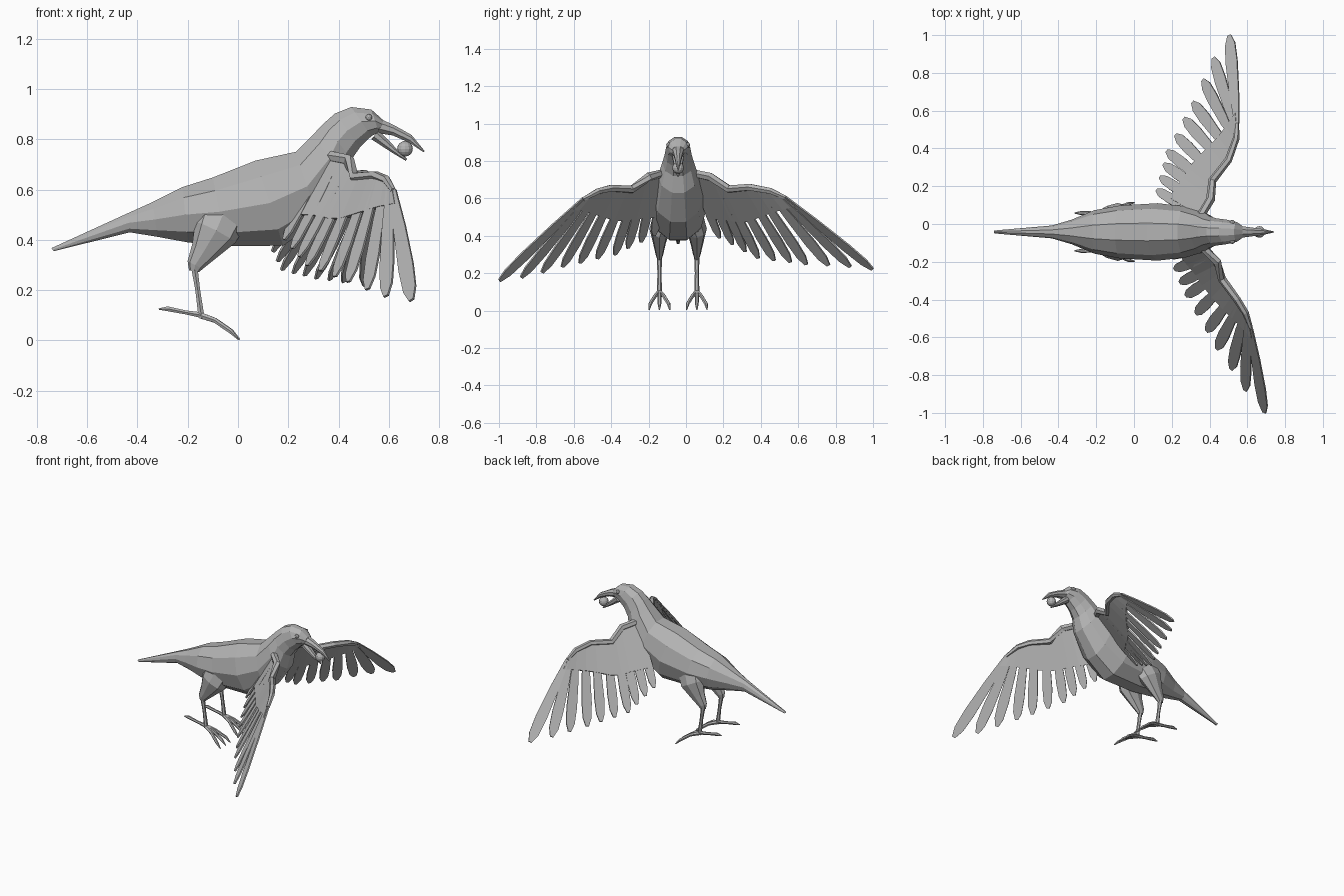
import bpy, bmesh, math
from mathutils import Vector as V

if "Cube" in bpy.data.objects:
    bpy.data.objects.remove(bpy.data.objects["Cube"])

MID = -0.042  # y of the body's symmetry plane

grey = bpy.data.materials.new("plain grey")
grey.diffuse_color = (0.45, 0.45, 0.45, 1)
grey.use_nodes = True
grey.node_tree.nodes["Principled BSDF"].inputs["Base Color"].default_value = grey.diffuse_color


def finish(name, bm, thick=0):
    if not thick:
        bmesh.ops.recalc_face_normals(bm, faces=bm.faces)
    me = bpy.data.meshes.new(name)
    bm.to_mesh(me)
    bm.free()
    me.materials.append(grey)
    ob = bpy.data.objects.new(name, me)
    bpy.context.collection.objects.link(ob)
    if thick:
        m = ob.modifiers.new("thickness", "SOLIDIFY")
        m.thickness = thick
        m.offset = 0
    return ob


def skin(bm, rings):
    """Join rings of points into a closed skin."""
    loops = [[bm.verts.new(p) for p in r] for r in rings]
    n = len(loops[0])
    for a, b in zip(loops, loops[1:]):
        for i in range(n):
            j = (i + 1) % n
            bm.faces.new((a[i], a[j], b[j], b[i]))
    bm.faces.new(loops[0])
    bm.faces.new(loops[-1])


def loft(name, sections, n):
    """Sections: top x, top z, bottom x, bottom z, half width."""
    rings = []
    for tx, tz, bx, bz, hw in sections:
        t, b = V((tx, MID, tz)), V((bx, MID, bz))
        c, u = (t + b) / 2, (t - b) / 2 / math.cos(math.pi / n)
        rings.append([c + u * math.cos(a) + V((0, hw * math.sin(a), 0))
                      for a in (math.tau * (i + .5) / n for i in range(n))])
    bm = bmesh.new()
    skin(bm, rings)
    return finish(name, bm)


def tube(bm, pts, radii, n=6, squash=1.0):
    """Tapered limb along a path; squash narrows it sideways."""
    pts = [V(p) for p in pts]
    rings = []
    for i, p in enumerate(pts):
        d = (pts[min(i + 1, len(pts) - 1)] - pts[max(i - 1, 0)]).normalized()
        ref = V((1, 0, 0)) if abs(d.y) > .8 else V((0, 1, 0))
        s = (ref - d * ref.dot(d)).normalized()
        w = d.cross(s)
        rings.append([p + radii[i] * (s * squash * math.cos(a) + w * math.sin(a))
                      for a in (math.tau * k / n for k in range(n))])
    skin(bm, rings)


def along(pts, keys, t):
    """Point on a polyline with given key positions."""
    for (k0, p0), (k1, p1) in zip(zip(keys, pts), zip(keys[1:], pts[1:])):
        if t <= k1:
            return V(p0).lerp(V(p1), (t - k0) / (k1 - k0))
    return V(pts[-1])


# body, from tail tip through belly and neck to the face
loft("body", [
    (-.742, .367, -.732, .355, .008), (-.44, .505, -.43, .43, .034),
    (-.34, .55, -.32, .412, .065), (-.22, .61, -.2, .39, .115),
    (-.1, .648, -.05, .375, .14), (.07, .715, .18, .377, .152),
    (.23, .75, .32, .475, .135), (.30, .82, .43, .63, .108),
    (.34, .862, .452, .72, .085), (.385, .902, .485, .768, .072),
    (.45, .928, .53, .812, .065), (.53, .918, .56, .828, .052),
    (.575, .878, .572, .84, .032)], 10)

# open beak holding a ball
loft("upper_beak", [(.55, .888, .55, .825, .036), (.62, .856, .615, .815, .026),
                    (.69, .817, .68, .787, .016), (.742, .753, .737, .749, .003)], 8)
loft("lower_beak", [(.56, .835, .53, .80, .032), (.625, .768, .61, .748, .02),
                    (.672, .722, .667, .714, .004)], 8)
bm = bmesh.new()
bmesh.ops.create_uvsphere(bm, u_segments=12, v_segments=8, radius=.031)
bmesh.ops.translate(bm, verts=bm.verts, vec=(.664, MID, .762))
finish("ball", bm)

# eyes
for side, s in (("right", -1), ("left", 1)):
    bm = bmesh.new()
    bmesh.ops.create_icosphere(bm, subdivisions=2, radius=.014)
    bmesh.ops.translate(bm, verts=bm.verts, vec=(.52, MID + s * .05, .886))
    finish(side + "_eye", bm)

# legs and feet
for side, s in (("right", -1), ("left", 1)):
    y = MID + s * .1
    bm = bmesh.new()
    tube(bm, [(-.06, y - s * .025, .50), (-.09, y, .43), (-.135, y, .355),
              (-.17, y, .30), (-.175, y, .275)], [.10, .09, .055, .034, .02], 8, .6)
    finish(side + "_thigh", bm)
    bm = bmesh.new()
    tube(bm, [(-.175, y, .30), (-.16, y, .20), (-.145, y, .09)], [.015, .011, .014])
    finish(side + "_shank", bm)
    bm = bmesh.new()
    for spread in (-.055, 0, .055):
        reach = .97 if spread else 1
        tube(bm, [(-.15, y, .10), (-.15 + .06 * reach, y + spread * .4, .08),
                  (-.15 + .125 * reach, y + spread * .9, .036),
                  (-.15 + .157 * reach, y + spread, .004)], [.014, .011, .01, .003])
    tube(bm, [(-.14, y, .10), (-.21, y, .112), (-.28, y, .126), (-.315, y, .125)],
         [.013, .009, .011, .003])
    finish(side + "_foot", bm)

# wings: leading-edge arm and a fan of ten feathers, each side posed on its own
COUNT = 10
WINGS = {
    "right": ([(.36, -.12, .735), (.44, -.20, .715), (.465, -.29, .648),
               (.545, -.40, .655), (.59, -.47, .638), (.618, -.55, .595)],
              [(.69, -.998, .16), (.59, -.88, .175), (.44, -.66, .232),
               (.275, -.38, .298), (.185, -.17, .40)]),
    "left": ([(.35, .04, .735), (.405, .13, .715), (.415, .23, .65),
              (.50, .34, .66), (.54, .45, .64), (.545, .53, .605)],
             [(.505, .998, .22), (.42, .88, .235), (.31, .645, .248),
              (.175, .386, .28), (.12, .18, .39)])}
for side, (arm, tips) in WINGS.items():
    roots = [along(arm, range(6), 5 * (1 - i / (COUNT - 1))) for i in range(COUNT)]
    ends = [along(tips, (0, 1, 3, 6, 9), i) for i in range(COUNT)]

    bm = bmesh.new()
    tube(bm, arm, [.022, .024, .022, .02, .018, .012])
    finish(side + "_wing_arm", bm)

    # covert panel over the feather roots
    bm = bmesh.new()
    top = [bm.verts.new(r) for r in roots]
    low = [bm.verts.new(r.lerp(e, .12 + .58 * i / (COUNT - 1)))
           for i, (r, e) in enumerate(zip(roots, ends))]
    for i in range(COUNT - 1):
        bm.faces.new((top[i], top[i + 1], low[i + 1], low[i]))
    finish(side + "_wing_panel", bm, .014)

    # feathers
    bm = bmesh.new()
    for i, (r, e) in enumerate(zip(roots, ends)):
        d = e - r
        across = ends[max(i - 1, 0)] - ends[min(i + 1, COUNT - 1)]
        s = (across - d * across.dot(d) / d.length_squared).normalized()
        lift = d.cross(s).normalized() * (.002 * (i % 2))
        w = .036 - .008 * i / (COUNT - 1)
        outline = [(0, .35), (.35, .8), (.7, 1), (.9, .85), (1, .3)]
        a = [bm.verts.new(r + d * t + s * w * k + lift) for t, k in outline]
        b = [bm.verts.new(r + d * t - s * w * k + lift) for t, k in outline]
        for k in range(len(a) - 1):
            bm.faces.new((a[k], a[k + 1], b[k + 1], b[k]))
    finish(side + "_wing_feathers", bm, .009)
